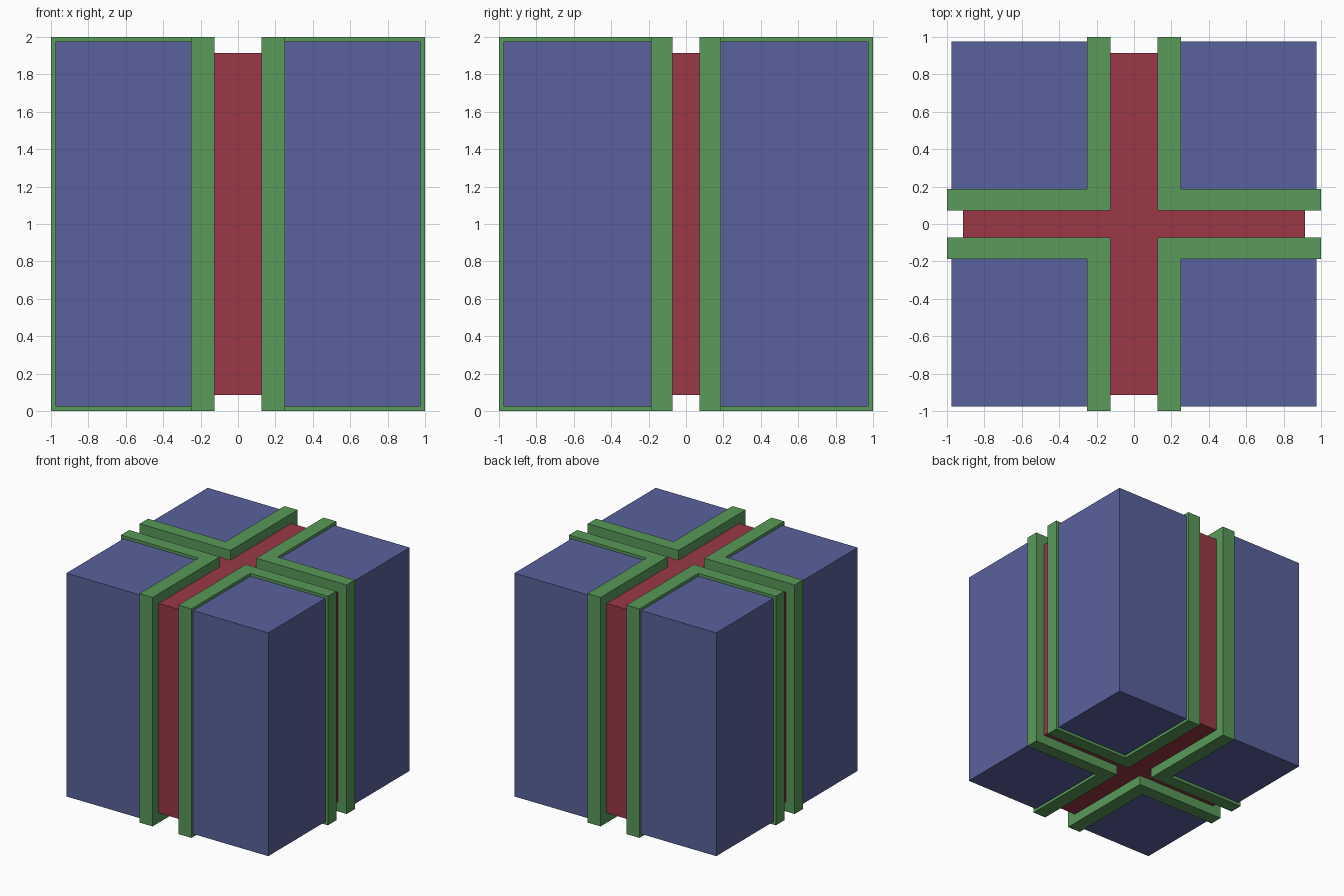
import bpy, bmesh

if "Cube" in bpy.data.objects:
    bpy.data.objects.remove(bpy.data.objects["Cube"])

def material(name, rgb):
    m = bpy.data.materials.new(name)
    m.diffuse_color = (*rgb, 1)
    m.use_nodes = True
    m.node_tree.nodes["Principled BSDF"].inputs["Base Color"].default_value = m.diffuse_color
    return m

def prism(name, outline, z0, z1, mat):
    """Extrude an xy outline from z0 up to z1."""
    bm = bmesh.new()
    base = bm.faces.new([bm.verts.new((x, y, z0)) for x, y in outline])
    top = bmesh.ops.extrude_face_region(bm, geom=[base])["geom"]
    bmesh.ops.translate(bm, vec=(0, 0, z1 - z0),
                        verts=[v for v in top if isinstance(v, bmesh.types.BMVert)])
    bmesh.ops.recalc_face_normals(bm, faces=bm.faces)
    me = bpy.data.meshes.new(name)
    bm.to_mesh(me)
    bm.free()
    me.materials.append(mat)
    ob = bpy.data.objects.new(name, me)
    bpy.context.collection.objects.link(ob)
    return ob

blue = material("blue", (0.10, 0.12, 0.33))
green = material("green", (0.10, 0.32, 0.10))
red = material("red", (0.32, 0.04, 0.06))

XI, XO = 0.125, 0.25     # inner and outer edge of the trim along y
YI, YO = 0.072, 0.187    # inner and outer edge of the trim along x
B, R = 0.975, 0.915      # half sizes of the blocks and the cross

# Recessed cross-shaped core
prism("cross_core", [(XI, YI), (XI, R), (-XI, R), (-XI, YI), (-R, YI), (-R, -YI),
                     (-XI, -YI), (-XI, -R), (XI, -R), (XI, -YI), (R, -YI), (R, YI)],
      1 - R, 1 + R, red)

# Corner blocks, each with an L-shaped trim
for side, sx in (("left", -1), ("right", 1)):
    for end, sy in (("front", -1), ("back", 1)):
        def flip(pts):
            return [(x * sx, y * sy) for x, y in pts]
        prism(f"{end}_{side}_block", flip([(XO, YO), (B, YO), (B, B), (XO, B)]),
              1 - B, 1 + B, blue)
        prism(f"{end}_{side}_trim", flip([(XI, YI), (1, YI), (1, YO), (XO, YO),
                                          (XO, 1), (XI, 1)]), 0, 2, green)
